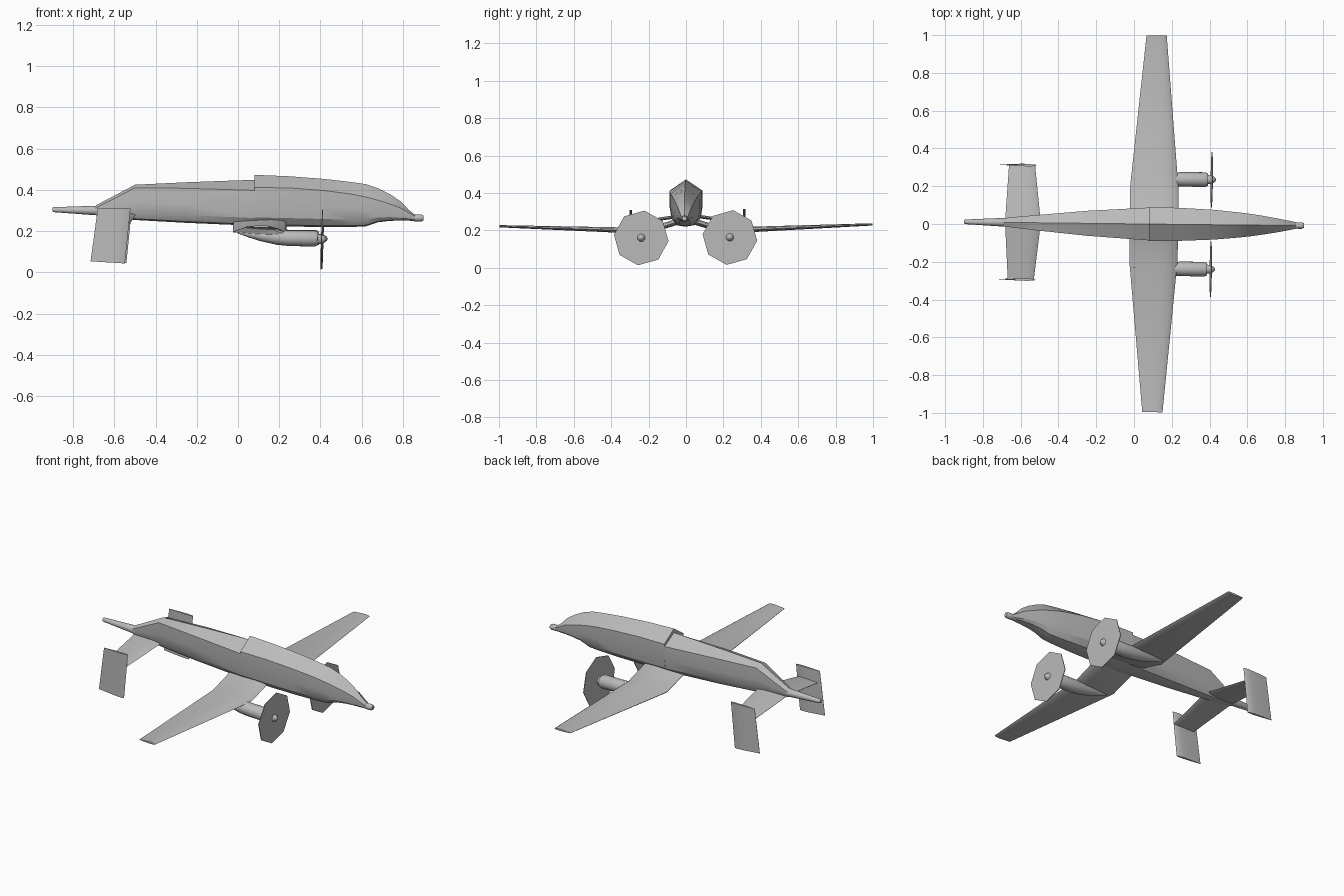
import bpy, bmesh, math
from mathutils import Matrix, Vector

if "Cube" in bpy.data.objects:
    bpy.data.objects.remove(bpy.data.objects["Cube"])

grey = bpy.data.materials.new("hull grey")
grey.use_nodes = True
GREY = (0.5, 0.5, 0.5, 1)
grey.diffuse_color = GREY
grey.node_tree.nodes["Principled BSDF"].inputs["Base Color"].default_value = GREY

# Whole aircraft sits slightly yawed and rolled
POSE = (Matrix.Translation((0, 0.003, 0)) @ Matrix.Rotation(-0.0113, 4, 'Z')
        @ Matrix.Rotation(0.005, 4, 'X'))


def loft(name, rings, angle=35):
    """Skin a list of equal-length rings and cap both ends."""
    bm = bmesh.new()
    rows = [[bm.verts.new(POSE @ Vector(p)) for p in ring] for ring in rings]
    n = len(rows[0])
    for a, b in zip(rows, rows[1:]):
        for i in range(n):
            j = (i + 1) % n
            bm.faces.new((a[i], a[j], b[j], b[i]))
    bm.faces.new(rows[0])
    bm.faces.new(rows[-1])
    bmesh.ops.recalc_face_normals(bm, faces=bm.faces)
    mesh = bpy.data.meshes.new(name)
    bm.to_mesh(mesh)
    bm.free()
    mesh.materials.append(grey)
    ob = bpy.data.objects.new(name, mesh)
    bpy.context.collection.objects.link(ob)
    bpy.ops.object.select_all(action='DESELECT')
    ob.select_set(True)
    bpy.context.view_layer.objects.active = ob
    bpy.ops.object.shade_smooth_by_angle(angle=math.radians(angle))
    return ob


def hull_ring(x, w, bottom, shoulder, top):
    """Peaked roof over a body that rounds in toward the belly."""
    h = shoulder - bottom
    half = [(w, shoulder), (w * 0.99, bottom + 0.55 * h), (w * 0.88, bottom + 0.22 * h),
            (w * 0.55, bottom + 0.04 * h)]
    right = [(x, -y, z) for y, z in half]
    left = [(x, y, z) for y, z in reversed(half)]
    return [(x, 0, top)] + right + [(x, 0, bottom)] + left


def circle(x, y, z, r, n=16, start=0.0):
    return [(x, y + r * math.cos(start + i * math.tau / n),
             z + r * math.sin(start + i * math.tau / n)) for i in range(n)]


def foil(lead, trail, y, z, thick):
    """Aerofoil section with its leading edge at +x."""
    c = lead - trail
    shape = [(0, 0), (0.06, 0.32), (0.28, 0.5), (0.6, 0.36), (1, 0.04),
             (1, -0.04), (0.6, -0.3), (0.28, -0.42), (0.06, -0.28)]
    return [(lead - t * c, y, z + h * thick) for t, h in shape]


# Fuselage: x, half width, bottom, shoulder, top
rear = [(-0.69, 0.022, 0.276, 0.312, 0.325), (-0.60, 0.032, 0.266, 0.358, 0.372),
        (-0.50, 0.042, 0.254, 0.41, 0.425), (-0.25, 0.066, 0.240, 0.408, 0.437),
        (0.08, 0.087, 0.226, 0.398, 0.449)]
front = [(0.08, 0.089, 0.226, 0.412, 0.473), (0.25, 0.087, 0.222, 0.410, 0.466),
         (0.42, 0.079, 0.220, 0.397, 0.453), (0.55, 0.067, 0.220, 0.380, 0.438),
         (0.62, 0.059, 0.223, 0.366, 0.428), (0.68, 0.050, 0.243, 0.350, 0.408),
         (0.74, 0.040, 0.250, 0.331, 0.378), (0.79, 0.031, 0.251, 0.312, 0.343),
         (0.83, 0.023, 0.251, 0.288, 0.302), (0.86, 0.017, 0.251, 0.272, 0.278)]
loft("rear_fuselage", [hull_ring(*s) for s in rear], 30)
loft("front_fuselage", [hull_ring(*s) for s in front], 30)

# Tail boom and rounded nose tip
loft("tail_boom", [circle(-0.90, 0, 0.304, 0.009), circle(-0.895, 0, 0.304, 0.012),
                   circle(-0.69, 0, 0.300, 0.023), circle(-0.60, 0, 0.300, 0.026)])
loft("nose_tip", [circle(0.82, 0, 0.266, 0.014), circle(0.86, 0, 0.264, 0.017),
                  circle(0.89, 0, 0.264, 0.017), circle(0.90, 0, 0.264, 0.012)], 50)

for side, s in (("left", 1), ("right", -1)):
    # Gull wing: drops to the kink, then rises gently to the tip
    loft(side + "_wing", [foil(0.235, -0.022, s * 0.03, 0.25, 0.036),
                          foil(0.232, -0.022, s * 0.205, 0.197, 0.036),
                          foil(0.162, 0.055, s * 0.997, 0.227, 0.013)], 30)

    # Drooping tailplane with a swept end fin
    loft(side + "_tailplane", [foil(-0.495, -0.682, s * 0.015, 0.28, 0.022),
                               foil(-0.527, -0.665, s * 0.303, 0.238, 0.014)], 30)
    fin = []
    for lead, trail, z in ((-0.545, -0.712, 0.055), (-0.518, -0.677, 0.312)):
        fin.append([(x, s * 0.303 + (h - z), z - 0.01 * (x - trail) / 0.16 * (z < 0.1))
                    for x, _, h in foil(lead, trail, 0, z, 0.014)])
    loft(side + "_fin", fin, 30)

    # Engine nacelle fairing into the underside of the wing
    y = s * 0.237
    nacelle = [(0.0, 0.197, 0.006), (0.05, 0.189, 0.017), (0.11, 0.180, 0.027),
               (0.19, 0.171, 0.036), (0.25, 0.167, 0.038), (0.375, 0.165, 0.039),
               (0.39, 0.165, 0.032)]
    loft(side + "_nacelle", [circle(x, y, z, r, 20) for x, z, r in nacelle])

    # Eight-sided propeller disc, leaning a little, and its spinner
    disc = [circle(x, y, 0.161, 0.147, 8, math.radians(83)) for x in (0.407, 0.411)]
    disc = [[(px + 0.03 * (pz - 0.161), py, pz) for px, py, pz in r] for r in disc]
    loft(side + "_propeller_disc", disc)
    spinner = [(0.385, 0.024), (0.405, 0.023), (0.418, 0.018), (0.428, 0.010), (0.432, 0.003)]
    loft(side + "_spinner", [circle(x, y, 0.162, r) for x, r in spinner], 60)
